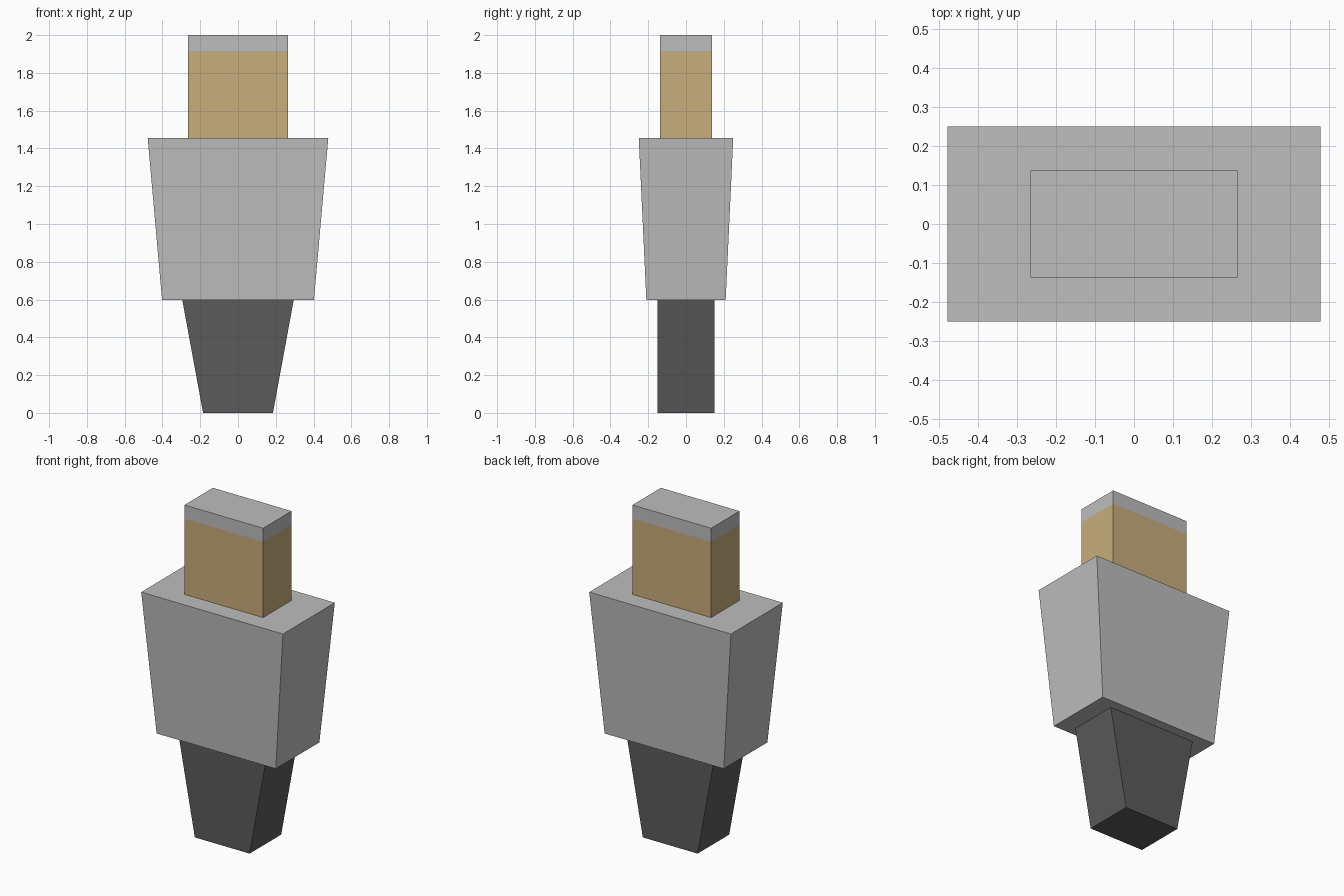
import bpy, bmesh

if "Cube" in bpy.data.objects:
    bpy.data.objects.remove(bpy.data.objects["Cube"])


def material(name, rgb):
    m = bpy.data.materials.new(name)
    m.diffuse_color = (*rgb, 1.0)
    m.use_nodes = True
    m.node_tree.nodes["Principled BSDF"].inputs["Base Color"].default_value = m.diffuse_color
    return m


light_grey = material("light grey", (0.515, 0.515, 0.515))
tan = material("tan", (0.584, 0.423, 0.202))
dark_grey = material("dark grey", (0.105, 0.105, 0.105))


def tapered_block(name, sections, mats):
    """Stack of rectangles (half width, half depth, height) joined into one closed block."""
    bm = bmesh.new()
    rings = [[bm.verts.new((sx * hx, sy * hy, z))
              for sx, sy in ((-1, -1), (1, -1), (1, 1), (-1, 1))]
             for hx, hy, z in sections]
    for lower, upper in zip(rings, rings[1:]):
        for i in range(4):
            j = (i + 1) % 4
            bm.faces.new((lower[i], lower[j], upper[j], upper[i]))
    bm.faces.new(rings[0][::-1])
    bm.faces.new(rings[-1])
    bmesh.ops.recalc_face_normals(bm, faces=bm.faces)
    # second material goes above the last dividing height
    if len(mats) > 1:
        split = sections[-2][2]
        for f in bm.faces:
            f.material_index = int(f.calc_center_median().z > split)
    mesh = bpy.data.meshes.new(name)
    bm.to_mesh(mesh)
    bm.free()
    for m in mats:
        mesh.materials.append(m)
    ob = bpy.data.objects.new(name, mesh)
    bpy.context.collection.objects.link(ob)
    return ob


# Legs taper towards the ground
tapered_block("legs", [(0.185, 0.152, 0), (0.295, 0.152, 0.598)], [dark_grey])
# Torso widens towards the shoulders
tapered_block("torso", [(0.402, 0.21, 0.598), (0.478, 0.25, 1.455)], [light_grey])
# Head with a thin cap of hair
tapered_block("head", [(0.265, 0.137, 1.455), (0.265, 0.137, 1.917), (0.265, 0.137, 2.0)],
              [tan, light_grey])
